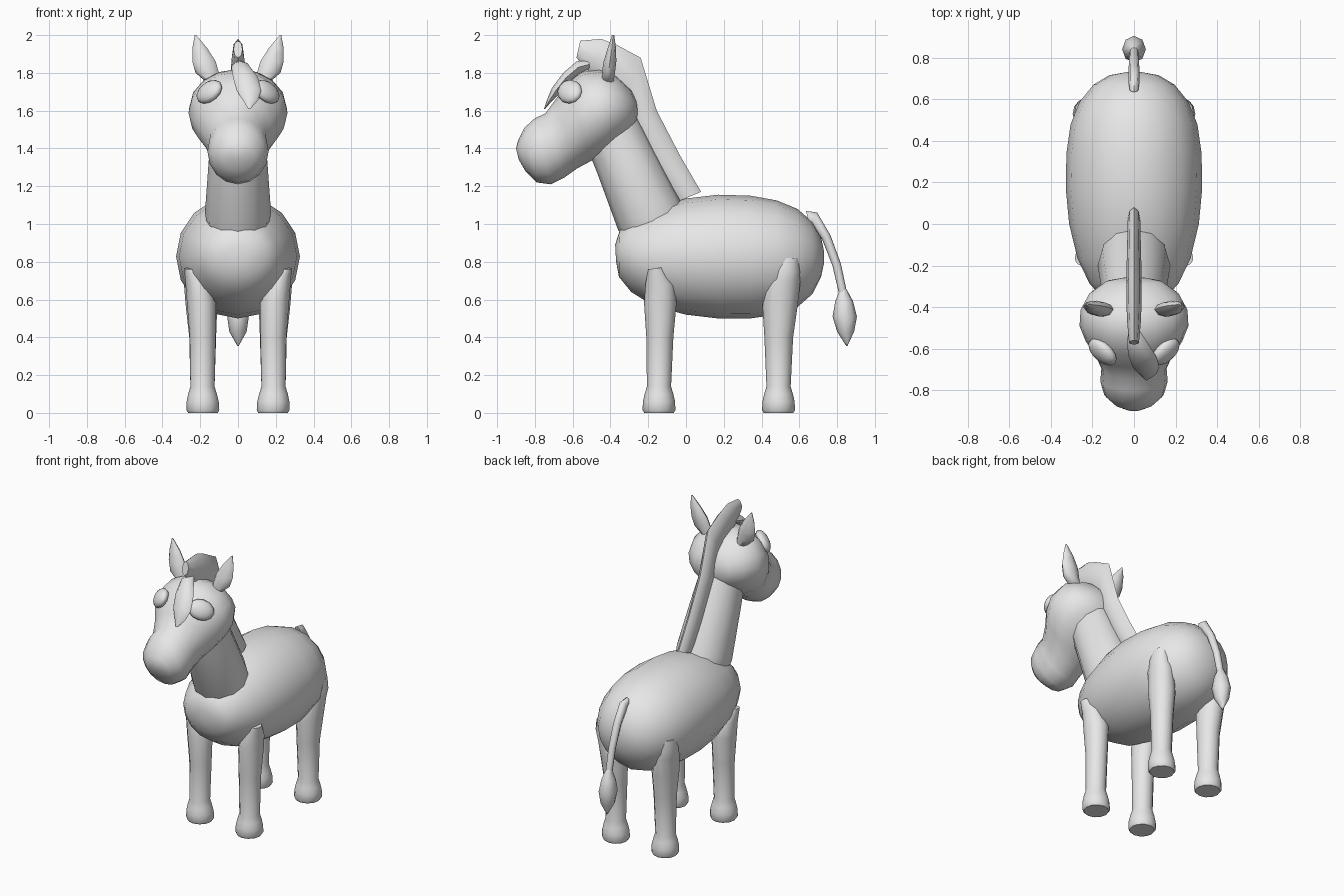
import bpy, bmesh, math
from mathutils import Vector, Matrix

grey = bpy.data.materials.new("plain grey")
grey.diffuse_color = (0.8, 0.8, 0.8, 1)


def finish(bm, name, angle=50):
    bmesh.ops.recalc_face_normals(bm, faces=bm.faces)
    me = bpy.data.meshes.new(name)
    bm.to_mesh(me)
    bm.free()
    me.materials.append(grey)
    ob = bpy.data.objects.new(name, me)
    bpy.context.collection.objects.link(ob)
    bpy.ops.object.select_all(action='DESELECT')
    ob.select_set(True)
    bpy.context.view_layer.objects.active = ob
    bpy.ops.object.shade_smooth_by_angle(angle=math.radians(angle))
    return ob


def loft(name, rings, n=12, side=1, angle=50):
    """Each ring: (y, z) of one edge, (y, z) of the opposite edge, half width in x, centre x."""
    bm = bmesh.new()
    loops = []
    for a, b, hw, cx in rings:
        a, b = Vector((0, *a)), Vector((0, *b))
        mid, half = (a + b) / 2, (a - b) / 2
        loop = []
        for i in range(n):
            t = 2 * math.pi * i / n
            p = mid + half * math.cos(t)
            p.x = side * (cx + hw * math.sin(t))
            loop.append(bm.verts.new(p))
        loops.append(loop)
    for p, q in zip(loops, loops[1:]):
        for i in range(n):
            j = (i + 1) % n
            bm.faces.new((p[i], p[j], q[j], q[i]))
    bm.faces.new(loops[0])
    bm.faces.new(loops[-1])
    return finish(bm, name, angle)


# Barrel body
loft("body", [((-.375, .89), (-.37, .80), .06, 0), ((-.35, .97), (-.355, .72), .155, 0),
              ((-.28, 1.03), (-.29, .64), .215, 0), ((-.16, 1.085), (-.17, .565), .272, 0),
              ((0, 1.135), (0, .52), .312, 0), ((.17, 1.155), (.17, .50), .328, 0),
              ((.34, 1.15), (.34, .50), .325, 0), ((.48, 1.125), (.48, .52), .305, 0),
              ((.59, 1.08), (.59, .56), .26, 0), ((.67, 1.01), (.67, .63), .195, 0),
              ((.715, .93), (.715, .72), .12, 0), ((.73, .86), (.73, .79), .04, 0)], n=16)

# Neck
loft("neck", [((-.25, 1.56), (-.53, 1.42), .14, 0), ((-.17, 1.40), (-.47, 1.27), .155, 0),
              ((-.04, 1.15), (-.36, .97), .175, 0), ((.0, 1.06), (-.30, .88), .16, 0)], n=12)

# Head with rounded muzzle
loft("head", [((-.263, 1.655), (-.255, 1.59), .05, 0), ((-.29, 1.71), (-.263, 1.53), .135, 0),
              ((-.37, 1.785), (-.30, 1.475), .215, 0), ((-.46, 1.82), (-.365, 1.42), .257, 0),
              ((-.55, 1.805), (-.43, 1.37), .262, 0), ((-.63, 1.745), (-.50, 1.335), .232, 0),
              ((-.69, 1.66), (-.575, 1.295), .185, 0), ((-.745, 1.585), (-.645, 1.245), .157, 0),
              ((-.80, 1.56), (-.715, 1.21), .162, 0), ((-.855, 1.51), (-.79, 1.22), .143, 0),
              ((-.89, 1.44), (-.85, 1.28), .09, 0), ((-.90, 1.40), (-.885, 1.34), .035, 0)], n=16)

# Crest mane, a thin ridge from brow to withers
loft("mane", [((-.56, 1.97), (-.58, 1.88), .024, 0), ((-.45, 1.98), (-.49, 1.78), .033, 0),
              ((-.37, 1.95), (-.42, 1.74), .036, 0), ((-.24, 1.88), (-.34, 1.66), .036, 0),
              ((-.155, 1.60), (-.29, 1.52), .036, 0), ((-.03, 1.36), (-.17, 1.28), .033, 0),
              ((.08, 1.17), (-.04, 1.12), .03, 0)], n=8)

# Forelock swept to one side
loft("forelock", [((-.51, 1.87), (-.51, 1.82), .025, 0), ((-.58, 1.86), (-.56, 1.80), .05, .015),
                  ((-.65, 1.80), (-.62, 1.75), .066, .04), ((-.71, 1.72), (-.67, 1.69), .064, .058),
                  ((-.735, 1.66), (-.71, 1.65), .04, .066), ((-.752, 1.61), (-.745, 1.61), .006, .06)], n=8)

# Tail stem and tuft
loft("tail", [((.635, 1.07), (.65, 1.01), .02, 0), ((.695, 1.06), (.66, .99), .026, 0),
              ((.765, .94), (.72, .92), .026, 0), ((.82, .79), (.775, .78), .024, 0),
              ((.852, .64), (.808, .64), .022, 0)], n=8)
loft("tail_tuft", [((.85, .655), (.815, .655), .018, 0), ((.885, .59), (.79, .59), .043, 0),
                   ((.905, .51), (.776, .51), .057, 0), ((.89, .43), (.80, .43), .046, 0),
                   ((.855, .355), (.848, .355), .004, 0)], n=8)

for side, tag in ((1, "left"), (-1, "right")):
    # Legs with flared hooves
    hoof = [(0, .078, .185), (.015, .087, .186), (.06, .085, .187), (.10, .076, .188), (.14, .064, .188)]
    for pos, y, upper in (
        ("front", -.143, [((-.21, .40), (-.067, .40), .069, .187), ((-.222, .58), (-.05, .58), .077, .193),
                          ((-.215, .68), (-.06, .68), .068, .21), ((-.20, .76), (-.125, .77), .035, .25)]),
        ("hind", .49, [((.415, .40), (.567, .40), .071, .187), ((.405, .56), (.59, .56), .083, .193),
                       ((.415, .69), (.605, .69), .075, .212), ((.455, .76), (.603, .75), .06, .235),
                       ((.475, .82), (.60, .82), .05, .235)])):
        base = [((y - r, z), (y + r, z), r, x) for z, r, x in hoof]
        loft(f"{pos}_leg_{tag}", base + upper, n=12, side=side)

    # Pointed ears
    loft(f"ear_{tag}", [((-.445, 1.74), (-.385, 1.74), .03, .125), ((-.446, 1.80), (-.376, 1.80), .062, .163),
                        ((-.436, 1.86), (-.369, 1.86), .062, .18), ((-.415, 1.93), (-.37, 1.93), .04, .202),
                        ((-.392, 2.0), (-.38, 2.0), .004, .225)], n=8, side=side)

    # Oval eyes lying on the brow
    u = Vector((.13, .10, -.06)).normalized()
    nrm = Vector((.55, -.62, .5))
    nrm = (nrm - u * nrm.dot(u)).normalized()
    v = nrm.cross(u)
    m = Matrix((u * .085, v * .066, nrm * .038)).transposed().to_4x4()
    m.translation = (.152, -.615, 1.70)
    bm = bmesh.new()
    bmesh.ops.create_uvsphere(bm, u_segments=12, v_segments=8, radius=1,
                              matrix=Matrix.Diagonal((side, 1, 1, 1)) @ m)
    finish(bm, f"eye_{tag}")
